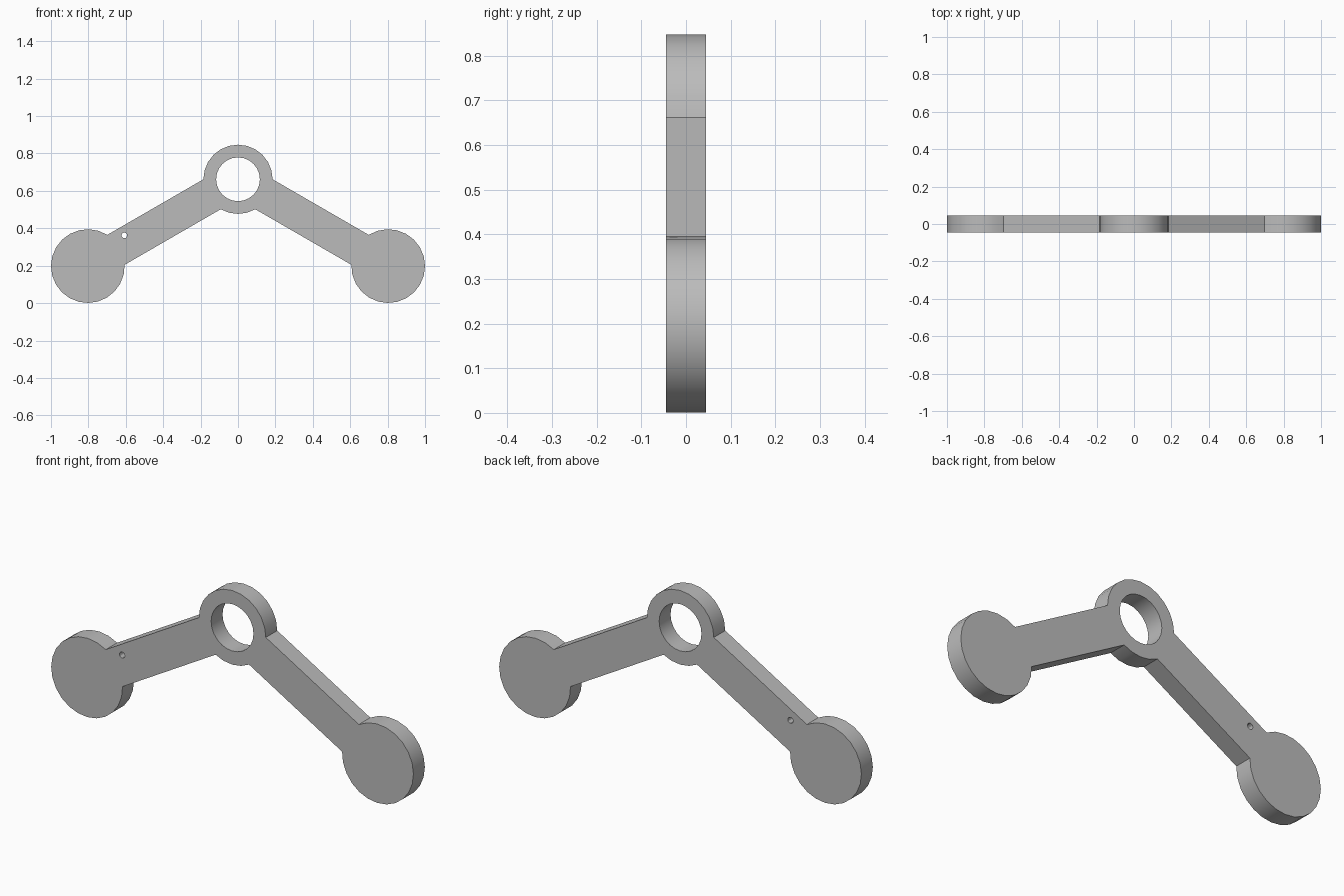
import bpy
import bmesh
from math import sin, cos, asin, radians, degrees

cube = bpy.data.objects.get("Cube")
if cube:
    bpy.data.objects.remove(cube, do_unlink=True)

HUB = (0, 0.662)
HUB_R, BORE_R = 0.185, 0.117
PAD_X, PAD_Z, PAD_R = 0.803, 0.198, 0.197
ARM_HALF = HUB_R / 2
HALF_DEPTH = 0.045


def arc(centre, radius, start, end, steps):
    """Points along an arc, angles in degrees, both ends included."""
    angles = [radians(start + (end - start) * i / steps) for i in range(steps + 1)]
    return [(centre[0] + radius * cos(a), centre[1] + radius * sin(a)) for a in angles]


def circle(centre, radius, steps):
    return arc(centre, radius, 0, 360, steps)[:-1]


# Outline: hub top, left pad, hub underside, right pad, joined by straight arms
gap = degrees(asin(ARM_HALF / PAD_R))
outline = (
    arc(HUB, HUB_R, 0, 180, 12)
    + arc((-PAD_X, PAD_Z), PAD_R, 30 + gap, 390 - gap, 20)
    + arc(HUB, HUB_R, 240, 300, 4)
    + arc((PAD_X, PAD_Z), PAD_R, 150 + gap, 510 - gap, 20)
)
bore = circle(HUB, BORE_R, 24)
pin_hole = circle((-0.608, 0.362), 0.015, 12)

# Filled profile with holes, extruded to a plate
curve = bpy.data.curves.new("bracket_profile", "CURVE")
curve.dimensions = "2D"
curve.fill_mode = "BOTH"
curve.extrude = HALF_DEPTH
for loop in (outline, bore, pin_hole):
    spline = curve.splines.new("POLY")
    spline.points.add(len(loop) - 1)
    for point, (x, z) in zip(spline.points, loop):
        point.co = (x, z, 0, 1)
    spline.use_cyclic_u = True

bracket = bpy.data.objects.new("two_arm_bracket", curve)
bpy.context.collection.objects.link(bracket)
bracket.rotation_euler.x = radians(90)
bpy.ops.object.select_all(action="DESELECT")
bracket.select_set(True)
bpy.context.view_layer.objects.active = bracket
bpy.ops.object.convert(target="MESH")
bracket = bpy.context.object
bpy.ops.object.transform_apply(location=False, rotation=True, scale=False)

# Weld the caps to the walls
bm = bmesh.new()
bm.from_mesh(bracket.data)
bmesh.ops.remove_doubles(bm, verts=bm.verts[:], dist=0.0005)
bmesh.ops.recalc_face_normals(bm, faces=bm.faces[:])
bm.to_mesh(bracket.data)
bm.free()

# Plain grey finish
grey = bpy.data.materials.new("plain_grey")
grey.use_nodes = True
colour = (0.5, 0.5, 0.5, 1)
grey.diffuse_color = colour
grey.node_tree.nodes["Principled BSDF"].inputs["Base Color"].default_value = colour
bracket.data.materials.clear()
bracket.data.materials.append(grey)

bpy.ops.object.shade_smooth_by_angle(angle=radians(30))
